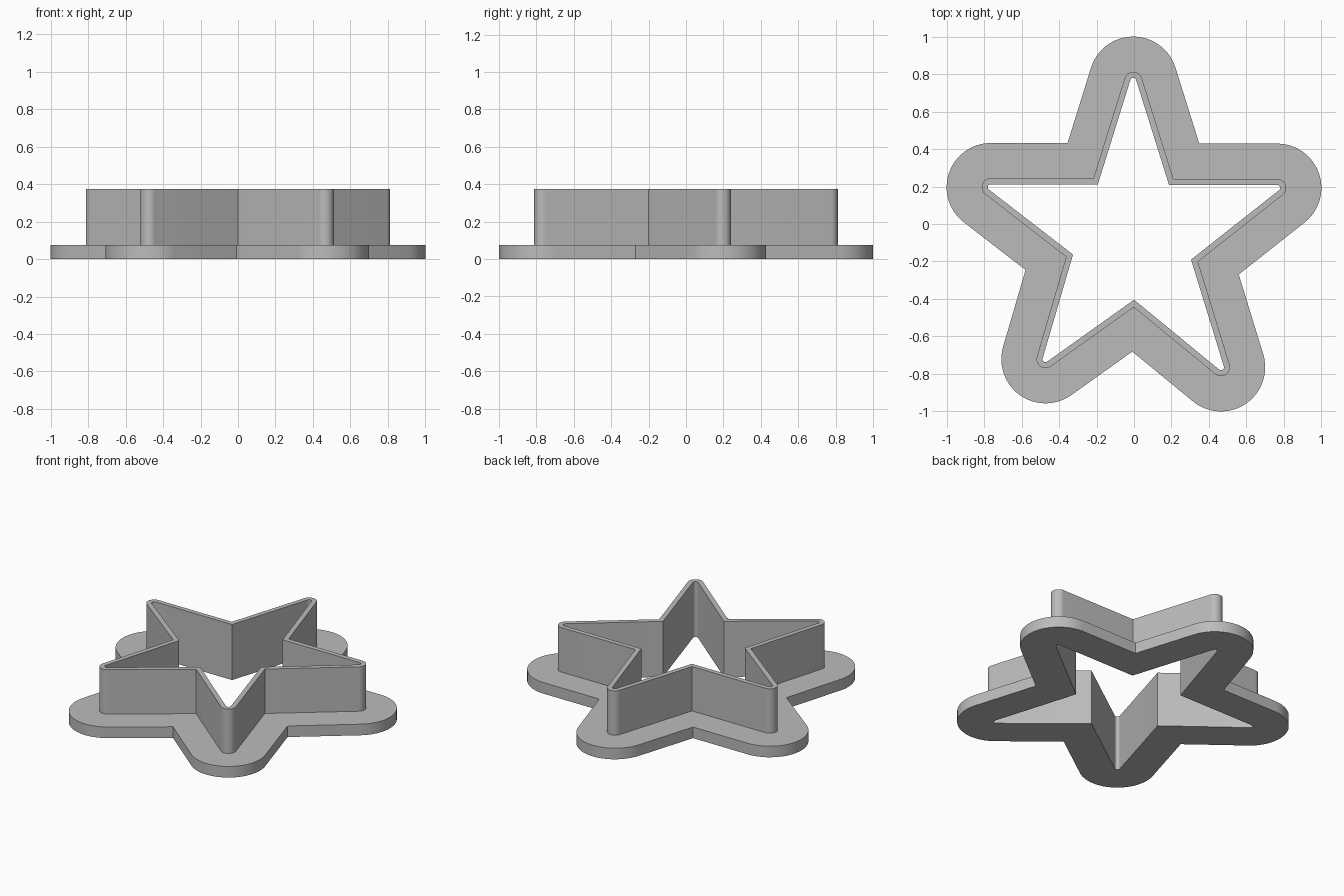
import bpy
import bmesh
import math
from mathutils import Vector

if "Cube" in bpy.data.objects:
    bpy.data.objects.remove(bpy.data.objects["Cube"], do_unlink=True)

# Slightly irregular star, counter-clockwise, alternating tips and notches
STAR = [Vector(p) for p in (
    (-0.004, 0.764), (-0.181, 0.196),
    (-0.764, 0.196), (-0.307, -0.157),
    (-0.472, -0.721), (0.001, -0.384),
    (0.464, -0.764), (0.286, -0.184),
    (0.764, 0.193), (0.175, 0.193))]
ARC_STEPS = 24

# Distances of the outlines from the star, and the two heights
INNER, WALL, FLANGE = 0.016, 0.048, 0.236
FLANGE_TOP, WALL_TOP = 0.075, 0.375


def normal(a, b):
    d = (b - a).normalized()
    return Vector((d.y, -d.x))


def outline(distance):
    """Offset the star outwards, with round tips and sharp notches."""
    points = []
    for i, p in enumerate(STAR):
        n1 = normal(STAR[i - 1], p)
        n2 = normal(p, STAR[(i + 1) % len(STAR)])
        turn = math.atan2(n1.x * n2.y - n1.y * n2.x, n1.dot(n2))
        if turn > 0:
            start = math.atan2(n1.y, n1.x)
            for k in range(ARC_STEPS + 1):
                a = start + turn * k / ARC_STEPS
                points.append(p + distance * Vector((math.cos(a), math.sin(a))))
        else:
            points.append(p + (n1 + n2) * distance / (1 + n1.dot(n2)))
    return points


# Cross-section swept around the star: broad flange with a thin upright wall
section = [(INNER, 0), (FLANGE, 0), (FLANGE, FLANGE_TOP),
           (WALL, FLANGE_TOP), (WALL, WALL_TOP), (INNER, WALL_TOP)]
bm = bmesh.new()
rings = [[bm.verts.new((p.x, p.y, z)) for p in outline(d)] for d, z in section]
for r, ring in enumerate(rings):
    following = rings[(r + 1) % len(rings)]
    for i in range(len(ring)):
        j = (i + 1) % len(ring)
        bm.faces.new((ring[i], ring[j], following[j], following[i]))
bmesh.ops.recalc_face_normals(bm, faces=bm.faces)

mesh = bpy.data.meshes.new("star_cutter")
bm.to_mesh(mesh)
bm.free()
cutter = bpy.data.objects.new("star_cutter", mesh)
bpy.context.collection.objects.link(cutter)

# Single grey material
grey = bpy.data.materials.new("mid_grey")
grey.use_nodes = True
colour = (0.5, 0.5, 0.5, 1)
grey.diffuse_color = colour
grey.node_tree.nodes["Principled BSDF"].inputs["Base Color"].default_value = colour
mesh.materials.append(grey)

# Smooth round tips, crisp edges
bpy.ops.object.select_all(action="DESELECT")
cutter.select_set(True)
bpy.context.view_layer.objects.active = cutter
bpy.ops.object.shade_smooth_by_angle(angle=math.radians(30))
